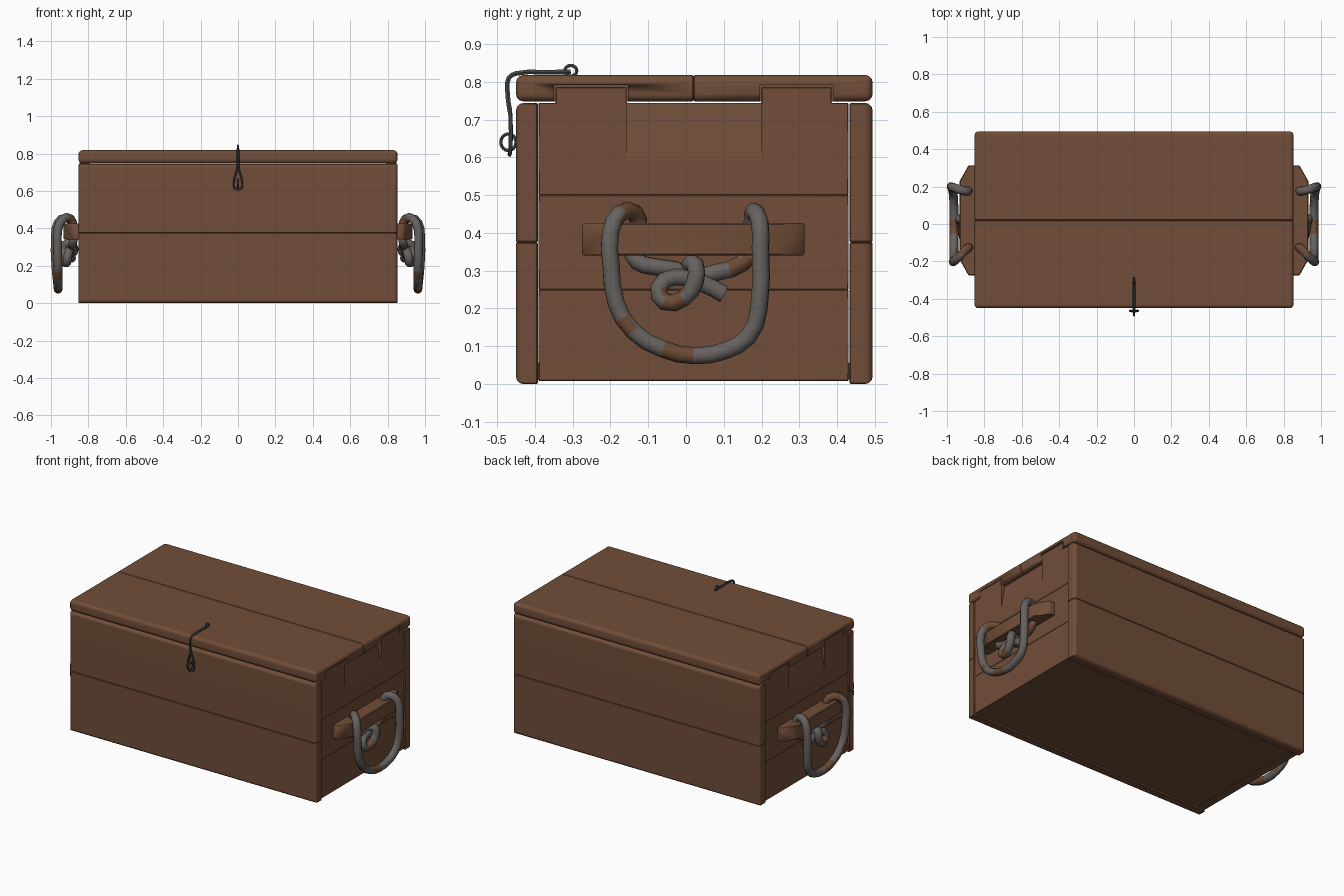
import bpy, bmesh, math
from mathutils import Vector

if "Cube" in bpy.data.objects:
    bpy.data.objects.remove(bpy.data.objects["Cube"])


def material(name, rgb):
    m = bpy.data.materials.new(name)
    m.diffuse_color = (*rgb, 1)
    m.use_nodes = True
    m.node_tree.nodes["Principled BSDF"].inputs["Base Color"].default_value = m.diffuse_color
    return m


WOOD = material("brown wood", (0.165, 0.075, 0.040))
ROPE = material("grey rope", (0.135, 0.122, 0.115))
STAIN = material("brown rope stain", (0.15, 0.068, 0.034))
IRON = material("dark iron", (0.070, 0.070, 0.072))


def add(name, mesh, mats, mirror=False):
    ob = bpy.data.objects.new(name, mesh)
    bpy.context.collection.objects.link(ob)
    mesh.materials.clear()
    for m in mats:
        mesh.materials.append(m)
    if mirror:
        ob.modifiers.new("mirror", 'MIRROR')
    return ob


def smooth(ob, angle=40):
    bpy.ops.object.select_all(action='DESELECT')
    ob.select_set(True)
    bpy.context.view_layer.objects.active = ob
    bpy.ops.object.shade_smooth_by_angle(angle=math.radians(angle))


def prism(name, profile, lo, hi, axis='x', big=None, size=0.02, fine=0.003, mirror=False):
    """Extrude a (y, z) profile along x, or an (x, y) profile along z, and round its edges."""
    bm = bmesh.new()
    place = (lambda p: (lo, *p)) if axis == 'x' else (lambda p: (*p, lo))
    face = bm.faces.new([bm.verts.new(place(p)) for p in profile])
    out = bmesh.ops.extrude_face_region(bm, geom=[face])
    step = Vector((hi - lo, 0, 0)) if axis == 'x' else Vector((0, 0, hi - lo))
    bmesh.ops.translate(bm, vec=step, verts=[g for g in out["geom"] if isinstance(g, bmesh.types.BMVert)])
    bmesh.ops.recalc_face_normals(bm, faces=bm.faces)
    if big:
        edges = [e for e in bm.edges if big(e.verts[0].co, e.verts[1].co)]
        bmesh.ops.bevel(bm, geom=edges, offset=size, segments=3, profile=0.5,
                        affect='EDGES', clamp_overlap=True)
    if fine:
        edges = [e for e in bm.edges if len(e.link_faces) == 2 and e.calc_face_angle(0) > 1.0]
        bmesh.ops.bevel(bm, geom=edges, offset=fine, segments=1, affect='EDGES', clamp_overlap=True)
    bmesh.ops.recalc_face_normals(bm, faces=bm.faces)
    mesh = bpy.data.meshes.new(name)
    bm.to_mesh(mesh)
    bm.free()
    ob = add(name, mesh, [WOOD], mirror)
    smooth(ob)
    return ob


def rect(a0, a1, b0, b1):
    return [(a0, b0), (a1, b0), (a1, b1), (a0, b1)]


def cut(ob, cutter):
    m = ob.modifiers.new("cut", 'BOOLEAN')
    m.operation, m.solver, m.object = 'DIFFERENCE', 'EXACT', cutter
    cutter.hide_render = True
    cutter.hide_viewport = True


def tube(name, paths, radius, mats, res=2, sides=3, mirror=False, kind='BEZIER', cyclic=False):
    """Round tube along one or more paths, returned as a mesh object."""
    cu = bpy.data.curves.new(name + "_path", 'CURVE')
    cu.dimensions, cu.bevel_depth, cu.bevel_resolution = '3D', radius, sides
    cu.resolution_u, cu.use_fill_caps = res, True
    for pts in paths:
        sp = cu.splines.new('BEZIER')
        sp.bezier_points.add(len(pts) - 1)
        sp.use_cyclic_u = cyclic
        for bp, p in zip(sp.bezier_points, pts):
            bp.co = p
            bp.handle_left_type = bp.handle_right_type = 'AUTO'
    tmp = bpy.data.objects.new(name + "_path", cu)
    bpy.context.collection.objects.link(tmp)
    bpy.context.view_layer.update()
    mesh = bpy.data.meshes.new_from_object(tmp.evaluated_get(bpy.context.evaluated_depsgraph_get()))
    bpy.data.objects.remove(tmp)
    ob = add(name, mesh, mats, mirror)
    smooth(ob, 50)
    return ob


def same(a, b, i, v):
    return abs(a[i] - v) < 1e-4 and abs(b[i] - v) < 1e-4


X = 0.853      # half length of the box
SEAM = 0.375   # joint between the long boards

# front and back boards, rounded on the outer face
for side, outer, inner in (("front", -0.45, -0.392), ("back", 0.494, 0.433)):
    for level, z0, z1 in (("lower", 0.0, SEAM), ("upper", SEAM, 0.744)):
        prism(f"{side}_{level}_board", rect(min(outer, inner), max(outer, inner), z0, z1), -X, X,
              big=lambda a, b: same(a, b, 1, outer) and not same(a, b, 2, SEAM))

# end boards; the top one carries two tabs that reach into the lid
for level, z0, z1 in (("lower", 0.008, 0.25), ("middle", 0.25, 0.5)):
    prism(f"end_{level}_board", rect(-0.39, 0.43, z0, z1), 0.79, 0.848, fine=0.002, mirror=True)
tabs = [(-0.39, 0.5), (0.43, 0.5), (0.43, 0.744), (0.385, 0.744), (0.385, 0.786), (0.2, 0.786),
        (0.2, 0.744), (-0.157, 0.744), (-0.157, 0.786), (-0.345, 0.786), (-0.345, 0.744), (-0.39, 0.744)]
top_end = prism("end_upper_board", tabs, 0.79, 0.848, fine=0.002)

# sloping finger recess between the tabs
recess = prism("recess_cutter", rect(-0.157, 0.2, 0.585, 0.80), 0.82, 0.90, fine=0)
for v in recess.data.vertices:
    if v.co.x < 0.85:
        v.co.x = 0.849 if v.co.z < 0.6 else 0.815
cut(top_end, recess)
top_end.modifiers.new("mirror", 'MIRROR')

# floor
prism("floor", rect(-0.392, 0.433, 0.012, 0.055), -0.79, 0.79, fine=0)

# lid planks with notches over the tabs
LID = 0.02
notches = [prism(f"notch_cutter_{i}", rect(y0, y1, 0.70, 0.791), 0.785, 0.90, fine=0, mirror=True)
           for i, (y0, y1) in enumerate(((-0.35, -0.153), (0.196, 0.39)))]
for name, y0, y1, notch in (("lid_front_plank", -0.45, LID, notches[0]),
                            ("lid_back_plank", LID, 0.494, notches[1])):
    plank = prism(name, rect(y0, y1, 0.748, 0.818), -X, X, big=lambda a, b: not same(a, b, 1, LID))
    cut(plank, notch)

# keep large board faces evenly shaded
for ob in list(bpy.context.scene.objects):
    if not ob.hide_render:
        ob.modifiers.new("normals", 'WEIGHTED_NORMAL').keep_sharp = True

# handle cleats with tapered ends
prism("handle_cleat", [(0.846, -0.275), (0.885, -0.275), (0.932, -0.19), (0.932, 0.23),
                       (0.885, 0.313), (0.846, 0.313)], 0.34, 0.426, axis='z', fine=0.004, mirror=True)

# rope handle: loose end, knot, hanging loop, then back into the knot
rope = tube("rope_handle", [[
    (0.89, 0.10, 0.238), (0.895, 0.04, 0.268), (0.90, -0.03, 0.283), (0.91, -0.072, 0.255),
    (0.915, -0.055, 0.217), (0.925, -0.005, 0.228), (0.932, 0.024, 0.27), (0.925, 0.025, 0.315),
    (0.89, 0.01, 0.315), (0.875, 0.03, 0.29), (0.88, 0.08, 0.295), (0.885, 0.15, 0.32),
    (0.887, 0.178, 0.36), (0.887, 0.175, 0.43), (0.92, 0.18, 0.457), (0.963, 0.195, 0.43),
    (0.976, 0.197, 0.36), (0.974, 0.193, 0.20), (0.967, 0.165, 0.125), (0.963, 0.10, 0.087),
    (0.962, 0.02, 0.075), (0.962, -0.06, 0.092), (0.962, -0.14, 0.14), (0.963, -0.185, 0.215),
    (0.965, -0.198, 0.31), (0.962, -0.20, 0.40), (0.935, -0.175, 0.451), (0.895, -0.135, 0.452),
    (0.88, -0.125, 0.41), (0.88, -0.14, 0.34), (0.885, -0.11, 0.315), (0.885, -0.03, 0.303),
    (0.88, 0.02, 0.27)]], 0.0235, [ROPE, STAIN], mirror=True)
# worn stains on short stretches of the rope
for p in rope.data.polygons:
    x, y, z = p.center
    bottom = z < 0.12 and -0.05 < y < 0.015
    corner = -0.185 < y < -0.14 and 0.12 < z < 0.18
    inner_top = -0.17 < y < -0.10 and z > 0.42
    knot = x < 0.95 and z < 0.34 and (-0.06 < y < -0.01 and z < 0.26 or y > 0.11)
    p.material_index = 1 if bottom or corner or inner_top or knot else 0

# hook wire: arm over the lid and a teardrop loop down the front
arm = [(0, -0.305, 0.826), (0, -0.38, 0.825), (0, -0.45, 0.822), (0, -0.469, 0.81),
       (0, -0.473, 0.78), (0, -0.466, 0.72)]
drop = [(0, -0.466, 0.73), (0.012, -0.464, 0.69), (0.023, -0.464, 0.64), (0.016, -0.466, 0.612),
        (0, -0.467, 0.607)]
drop += [(-x, y, z) for x, y, z in drop[-2::-1]]
tube("hook_arm", [arm], 0.007, [IRON], sides=1)
tube("hook_loop", [drop], 0.0055, [IRON], sides=1)


def ring(cy, cz, ry, rz):
    return [(0, cy + ry * math.cos(t), cz + rz * math.sin(t)) for t in (k * math.pi / 4 for k in range(8))]


# staples on the lid and the front
tube("lid_staple", [ring(-0.305, 0.829, 0.016, 0.014)], 0.005, [IRON], sides=1, cyclic=True)
tube("front_staple", [ring(-0.470, 0.64, 0.020, 0.022)], 0.005, [IRON], sides=1, cyclic=True)
